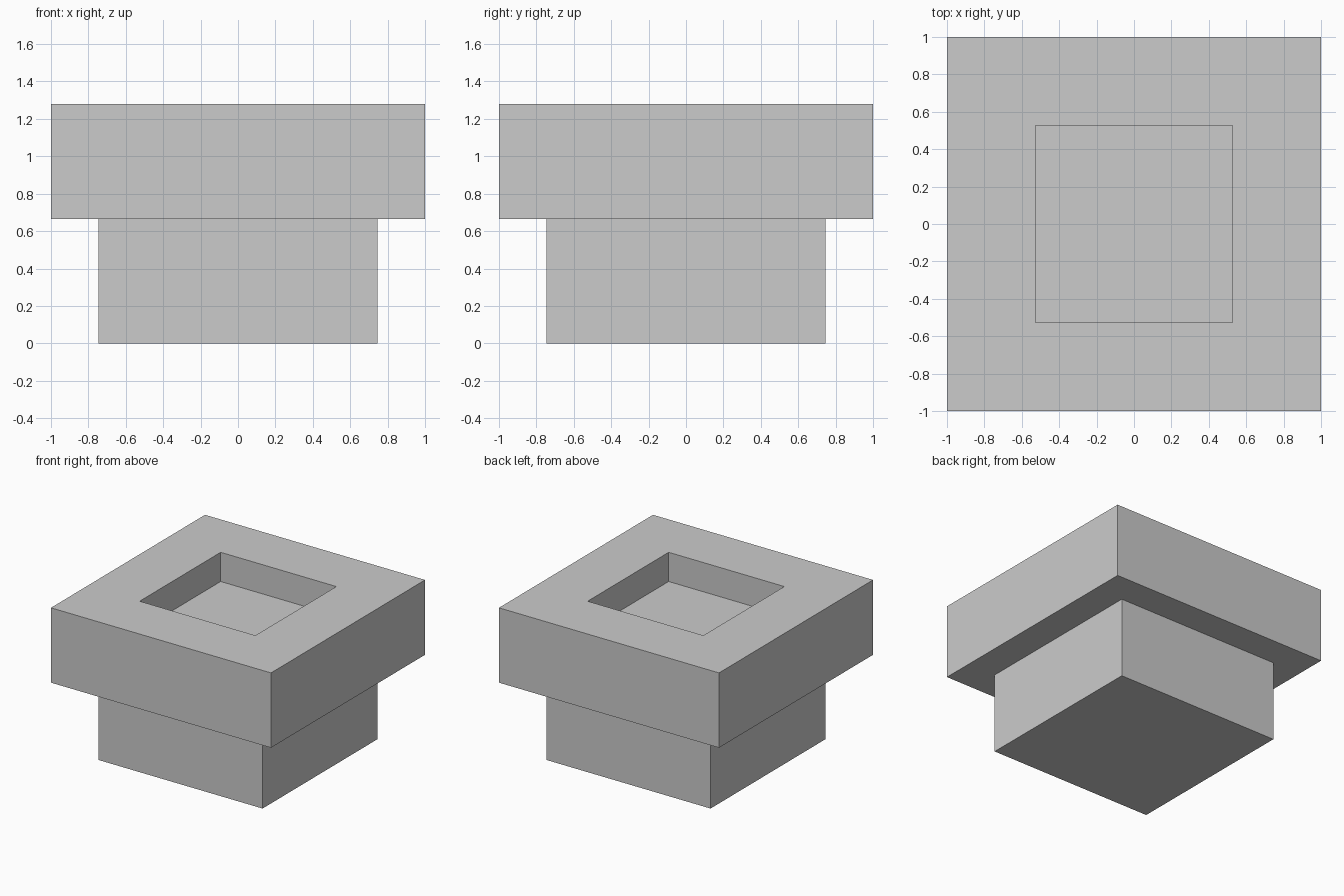
import bpy
import bmesh

cube = bpy.data.objects.get("Cube")
if cube:
    bpy.data.objects.remove(cube, do_unlink=True)

# Single grey material
GREY = (0.6, 0.6, 0.6, 1.0)
grey = bpy.data.materials.new("light_grey")
grey.use_nodes = True
grey.diffuse_color = GREY
grey.node_tree.nodes["Principled BSDF"].inputs["Base Color"].default_value = GREY

BASE_HALF, HEAD_HALF, RECESS_HALF = 0.745, 1.0, 0.526
HEAD_BOTTOM, HEAD_TOP, RECESS_FLOOR = 0.665, 1.28, 1.04

# Stepped square block: each ring is (half width, height), bottom to recess floor
rings = [
    (BASE_HALF, 0),
    (BASE_HALF, HEAD_BOTTOM),
    (HEAD_HALF, HEAD_BOTTOM),
    (HEAD_HALF, HEAD_TOP),
    (RECESS_HALF, HEAD_TOP),
    (RECESS_HALF, RECESS_FLOOR),
]
corners = [(-1, -1), (1, -1), (1, 1), (-1, 1)]

bm = bmesh.new()
loops = [[bm.verts.new((x * half, y * half, z)) for x, y in corners]
         for half, z in rings]

# Walls and ledges between neighbouring rings
for low, high in zip(loops, loops[1:]):
    for i in range(4):
        j = (i + 1) % 4
        bm.faces.new((low[i], low[j], high[j], high[i]))

# Underside and recess floor
bm.faces.new(loops[0][::-1])
bm.faces.new(loops[-1])
bmesh.ops.recalc_face_normals(bm, faces=bm.faces[:])

mesh = bpy.data.meshes.new("recessed_block")
bm.to_mesh(mesh)
bm.free()
mesh.materials.append(grey)
block = bpy.data.objects.new("recessed_block", mesh)
bpy.context.collection.objects.link(block)
